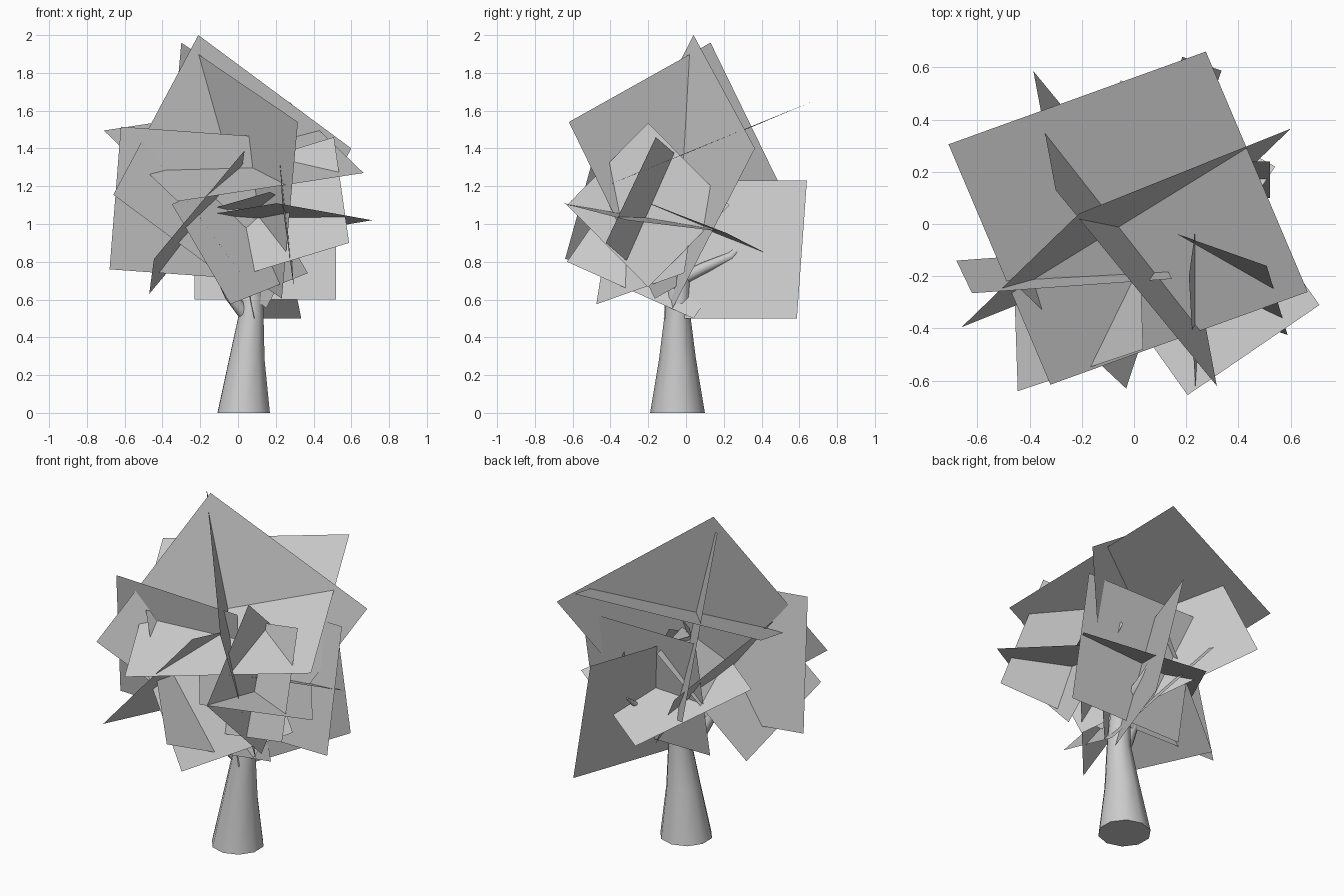
import bpy, bmesh, math
from mathutils import Vector

if "Cube" in bpy.data.objects:
    bpy.data.objects.remove(bpy.data.objects["Cube"])


def make_object(name, bm, smooth=False):
    mesh = bpy.data.meshes.new(name)
    bm.to_mesh(mesh)
    bm.free()
    for p in mesh.polygons:
        p.use_smooth = smooth
    obj = bpy.data.objects.new(name, mesh)
    bpy.context.collection.objects.link(obj)
    return obj


def tube(name, path, sides):
    """Tapered limb through (x, y, z, radius) points."""
    bm = bmesh.new()
    pts = [Vector(p[:3]) for p in path]
    rings = []
    for i, p in enumerate(pts):
        d = pts[min(i + 1, len(pts) - 1)] - pts[max(i - 1, 0)]
        if i == 0 and p.z == 0:
            d = Vector((0, 0, 1))  # flat foot
        u = d.cross(Vector((0.3, 1, 0))).normalized()
        v = d.cross(u).normalized()
        r = path[i][3]
        rings.append([bm.verts.new(p + r * (u * math.cos(2 * math.pi * k / sides)
                                            + v * math.sin(2 * math.pi * k / sides)))
                      for k in range(sides)])
    for a, b in zip(rings, rings[1:]):
        for k in range(sides):
            j = (k + 1) % sides
            bm.faces.new((a[k], a[j], b[j], b[k]))
    bm.faces.new(rings[0])
    bm.faces.new(rings[-1])
    bmesh.ops.recalc_face_normals(bm, faces=bm.faces)
    obj = make_object(name, bm, True)
    bpy.ops.object.select_all(action='DESELECT')
    obj.select_set(True)
    bpy.context.view_layer.objects.active = obj
    bpy.ops.object.shade_smooth_by_angle(angle=math.radians(60))


def card(name, corner, side_a, side_b):
    """Flat leaf card: one corner and its two neighbouring corners."""
    bm = bmesh.new()
    p, a, b = Vector(corner), Vector(side_a), Vector(side_b)
    bm.faces.new([bm.verts.new(v) for v in (p, a, a + b - p, b)])
    make_object(name, bm)


# Trunk and branches
tube("trunk", [(0.03, -0.045, 0, 0.145), (0.048, -0.045, 0.29, 0.097),
               (0.07, -0.045, 0.52, 0.068), (0.075, -0.03, 0.75, 0.055),
               (0.05, -0.01, 0.98, 0.035), (0.02, 0, 1.2, 0.012)], 10)
tube("left_branch", [(0.03, -0.06, 0.53, 0.035), (-0.04, -0.1, 0.62, 0.032),
                     (-0.11, -0.13, 0.76, 0.025), (-0.2, -0.16, 1.0, 0.01)], 8)
tube("back_branch", [(0.08, -0.02, 0.71, 0.035), (0.1, 0.1, 0.77, 0.032),
                     (0.12, 0.24, 0.83, 0.025), (0.13, 0.37, 0.95, 0.006)], 8)
tube("right_branch", [(0.09, -0.05, 0.72, 0.03), (0.17, -0.12, 0.82, 0.025),
                      (0.24, -0.2, 1.0, 0.01)], 8)

# Leaf cards, grouped in crossed clumps
cards = {
    "crown_leaf": [
        ((-0.71, 0.305, 1.495), (0.275, 0.66, 1.645), (-0.32, -0.615, 1.12)),
        ((-0.21, 0.04, 2.0), (0.6, 0.365, 1.4), (-0.66, -0.395, 1.155)),
        ((-0.30, 0.13, 1.96), (0.317, -0.62, 1.54), (-0.385, 0.585, 1.025))],
    "left_leaf": [
        ((-0.62, -0.265, 1.515), (0.145, -0.21, 1.46), (-0.68, -0.14, 0.76)),
        ((-0.445, -0.64, 0.815), (0.035, -0.48, 1.39), (-0.47, 0.10, 0.63)),
        ((-0.435, -0.25, 1.35), (-0.03, -0.63, 0.80), (-0.215, 0.42, 1.05))],
    "right_leaf": [
        ((0.205, -0.655, 1.11), (0.71, -0.31, 1.02), (-0.15, -0.155, 1.05)),
        ((0.508, -0.16, 1.46), (0.588, -0.425, 0.9), (-0.05, 0.037, 1.29)),
        ((0.21, -0.2, 1.535), (0.235, -0.63, 1.10), (0.27, 0.23, 1.10))],
    "front_leaf": [
        ((-0.04, -0.475, 0.575), (0.37, -0.01, 0.74), (-0.35, -0.39, 1.105))],
    "back_leaf": [
        ((0.335, 0.587, 0.5), (0.185, 0.64, 1.23), (0.085, -0.118, 0.5)),
        ((0.52, 0.24, 1.32), (0.52, 0.1, 0.6), (-0.23, 0.24, 1.32)),
        ((0.54, 0.22, 0.95), (-0.05, 0.55, 0.78), (0.17, -0.35, 1.17))],
}
for clump, items in cards.items():
    for i, corners in enumerate(items, 1):
        card(f"{clump}_{i}", *corners)
